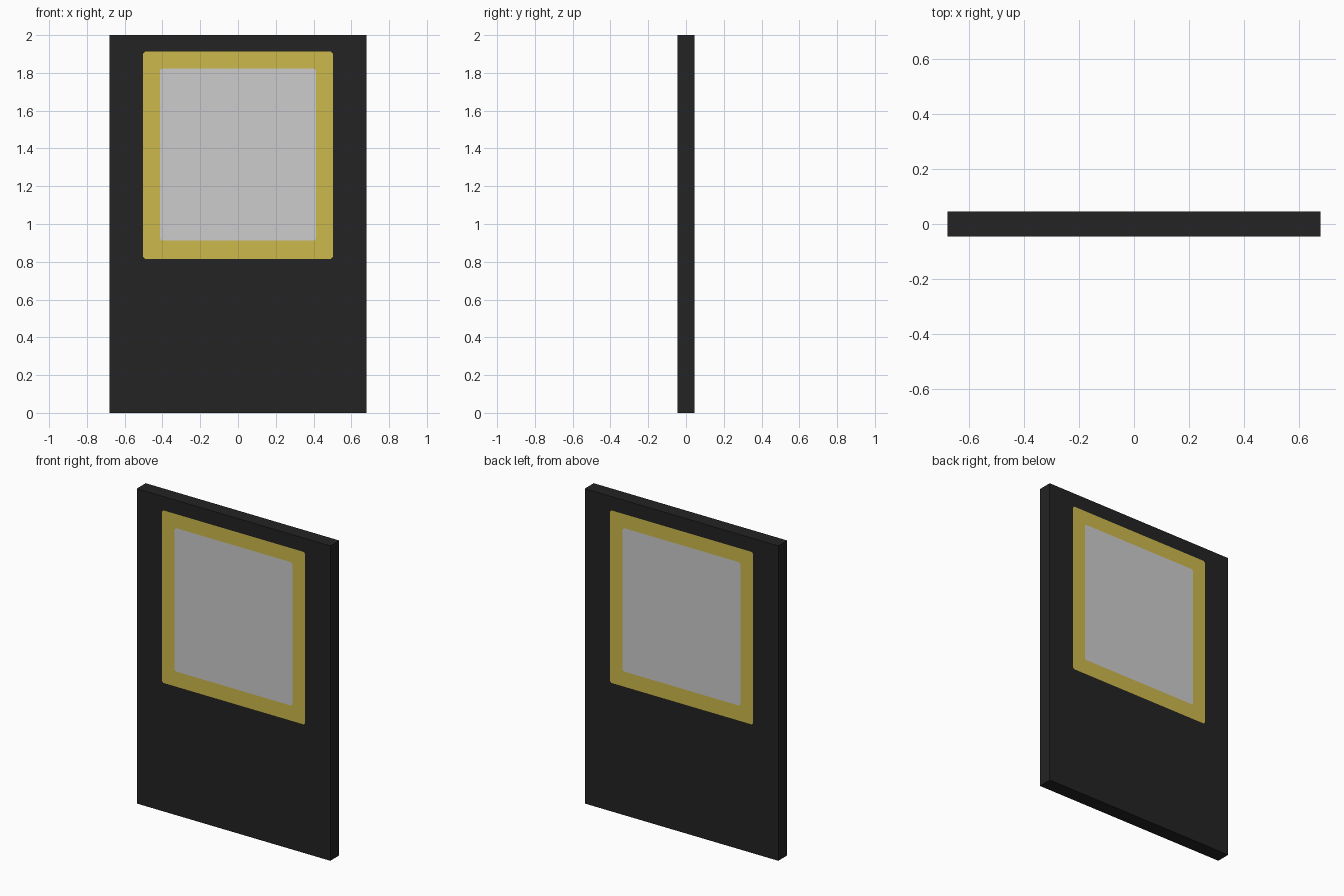
import bpy, bmesh

if "Cube" in bpy.data.objects:
    bpy.data.objects.remove(bpy.data.objects["Cube"])

T = 0.045  # half thickness


def material(name, rgb):
    m = bpy.data.materials.new(name)
    m.diffuse_color = (*rgb, 1.0)
    m.use_nodes = True
    m.node_tree.nodes["Principled BSDF"].inputs["Base Color"].default_value = m.diffuse_color
    return m


def outline(hw, z0, z1, c):
    """Rectangle with clipped corners, anticlockwise seen from the front."""
    return [(-hw + c, z0), (hw - c, z0), (hw, z0 + c), (hw, z1 - c),
            (hw - c, z1), (-hw + c, z1), (-hw, z1 - c), (-hw, z0 + c)]


def part(name, mat, outer, inner=None, rim=False):
    """Flush faces on both sides, as a ring when inner is given."""
    bm = bmesh.new()

    def loop(pts, y):
        return [bm.verts.new((x, y, z)) for x, z in pts]

    def bridge(a, b, flip):
        for i in range(8):
            j = (i + 1) % 8
            f = [a[i], a[j], b[j], b[i]]
            bm.faces.new(f[::-1] if flip else f)

    sides = []
    for y in (-T, T):
        o = loop(outer, y)
        sides.append(o)
        if inner:
            bridge(o, loop(inner, y), y > 0)
        else:
            bm.faces.new(o[::-1] if y > 0 else o)
    if rim:
        bridge(sides[1], sides[0], False)
    bmesh.ops.remove_doubles(bm, verts=bm.verts, dist=0.0001)
    me = bpy.data.meshes.new(name)
    bm.to_mesh(me)
    bm.free()
    me.materials.append(mat)
    bpy.context.collection.objects.link(bpy.data.objects.new(name, me))


black = material("charcoal black", (0.0168, 0.0168, 0.0168))
gold = material("gold", (0.604, 0.479, 0.069))
grey = material("light grey", (0.604, 0.604, 0.604))

slab = outline(0.68, 0.0, 2.0, 0.0)
frame = outline(0.502, 0.816, 1.912, 0.009)
window = outline(0.413, 0.912, 1.823, 0.009)

part("door_slab", black, slab, frame, rim=True)
part("window_frame", gold, frame, window)
part("window_pane", grey, window)
